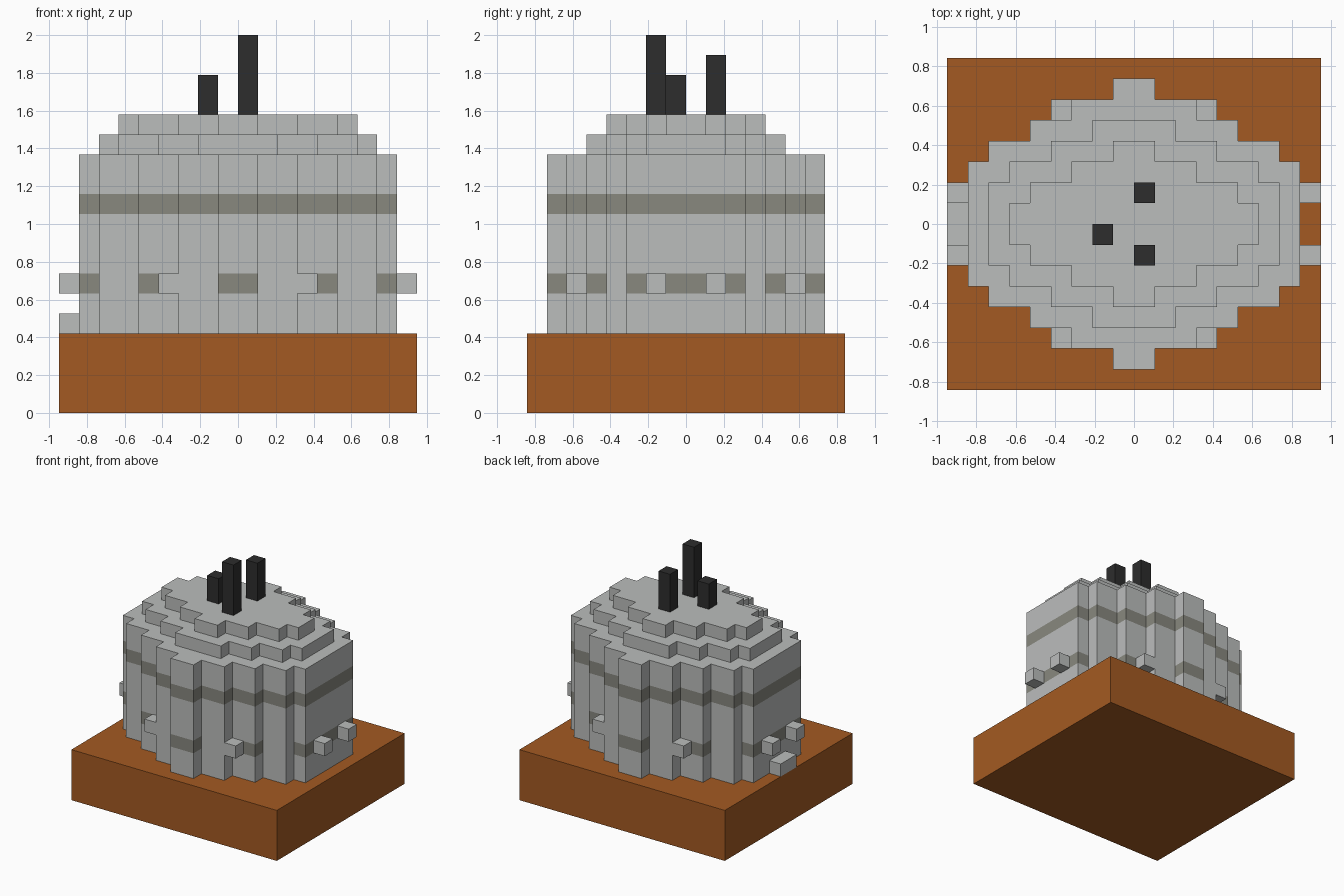
import bpy, bmesh, math

U = 2 / 19  # one block

cube = bpy.data.objects.get("Cube")
if cube:
    bpy.data.objects.remove(cube, do_unlink=True)


def material(name, rgb):
    m = bpy.data.materials.new(name)
    m.use_nodes = True
    m.diffuse_color = (*rgb, 1)
    m.node_tree.nodes["Principled BSDF"].inputs["Base Color"].default_value = (*rgb, 1)
    return m


BROWN = material("brown", (0.37, 0.102, 0.016))
LIGHT = material("light grey", (0.497, 0.509, 0.503))
DARK = material("dull grey", (0.246, 0.246, 0.212))
BLACK = material("black", (0.026, 0.026, 0.026))


def finish(name, bm, mats):
    mesh = bpy.data.meshes.new(name)
    bmesh.ops.recalc_face_normals(bm, faces=bm.faces)
    bmesh.ops.scale(bm, vec=(U, U, U), verts=bm.verts)
    bm.to_mesh(mesh)
    bm.free()
    for m in mats:
        mesh.materials.append(m)
    obj = bpy.data.objects.new(name, mesh)
    bpy.context.collection.objects.link(obj)
    return obj


def box(name, low, high, mat):
    """Box between two corners, measured in blocks."""
    bm = bmesh.new()
    bmesh.ops.create_cube(bm, size=1)
    for v in bm.verts:
        v.co = [(a + b) / 2 + c * (b - a) for a, b, c in zip(low, high, v.co)]
    return finish(name, bm, [mat])


def outline(steps):
    """Stepped oval from (half width, half depth) pairs, mirrored to four quarters."""
    q = []
    for i, (x, y) in enumerate(steps):
        if i:
            q.append((x, steps[i - 1][1]))
        q.append((x, y))
    back = q + [(-x, y) for x, y in reversed(q)]
    return back + [(-x, -y) for x, y in back]


def stepped_prism(name, steps, levels, rule=None):
    """Walls between successive levels, capped at both ends."""
    bm = bmesh.new()
    rings = [[bm.verts.new((x, y, z)) for x, y in outline(steps)] for z in levels]
    n = len(rings[0])
    for a, b in zip(rings, rings[1:]):
        for i in range(n):
            j = (i + 1) % n
            bm.faces.new((a[i], a[j], b[j], b[i]))
    bm.faces.new(rings[0][::-1])
    bm.faces.new(rings[-1])
    bm.normal_update()
    if rule:
        for f in bm.faces:
            f.material_index = int(rule(f))
    return finish(name, bm, [LIGHT, DARK])


def is_band(face):
    """Full upper stripe; lower stripe only on alternate steps."""
    if abs(face.normal.z) > 0.5:
        return False
    c = face.calc_center_median()
    level = math.floor(c.z)
    row = math.floor(abs(c.y - face.normal.y * 0.1))
    return level == 10 or (level == 6 and (row < 3 or row % 2 == 0))


# Plinth
box("base", (-9, -8, 0), (9, 8, 4), BROWN)

# Main walls and the two roof tiers
stepped_prism("walls", [(8, 3), (7, 4), (5, 5), (3, 6), (1, 7)],
              [4, 6, 7, 10, 11, 13], is_band)
stepped_prism("lower_roof", [(7, 2), (6, 3), (4, 4), (2, 5)], [13, 14])
stepped_prism("upper_roof", [(6, 1), (5, 2), (3, 3), (1, 4)], [14, 15])

# Small blocks sticking out of the walls
for sx, side in ((1, "left"), (-1, "right")):
    for sy, end in ((-1, "front"), (1, "back")):
        for part, x, y in (("corner_block", 3.5, 5.5), ("end_block", 8.5, 1.5)):
            cx, cy = sx * x, sy * y
            box(f"{part}_{end}_{side}", (cx - 0.5, cy - 0.5, 6),
                (cx + 0.5, cy + 0.5, 7), LIGHT)

# Doorstep on the right end
box("doorstep", (-9, -1, 4), (-8, 1, 5), LIGHT)

# Chimneys of different heights
for name, x, y, top in (("tall", 0, -2, 19), ("short", -2, -1, 17), ("middle", 0, 1, 18)):
    box(f"{name}_chimney", (x, y, 15), (x + 1, y + 1, top), BLACK)
